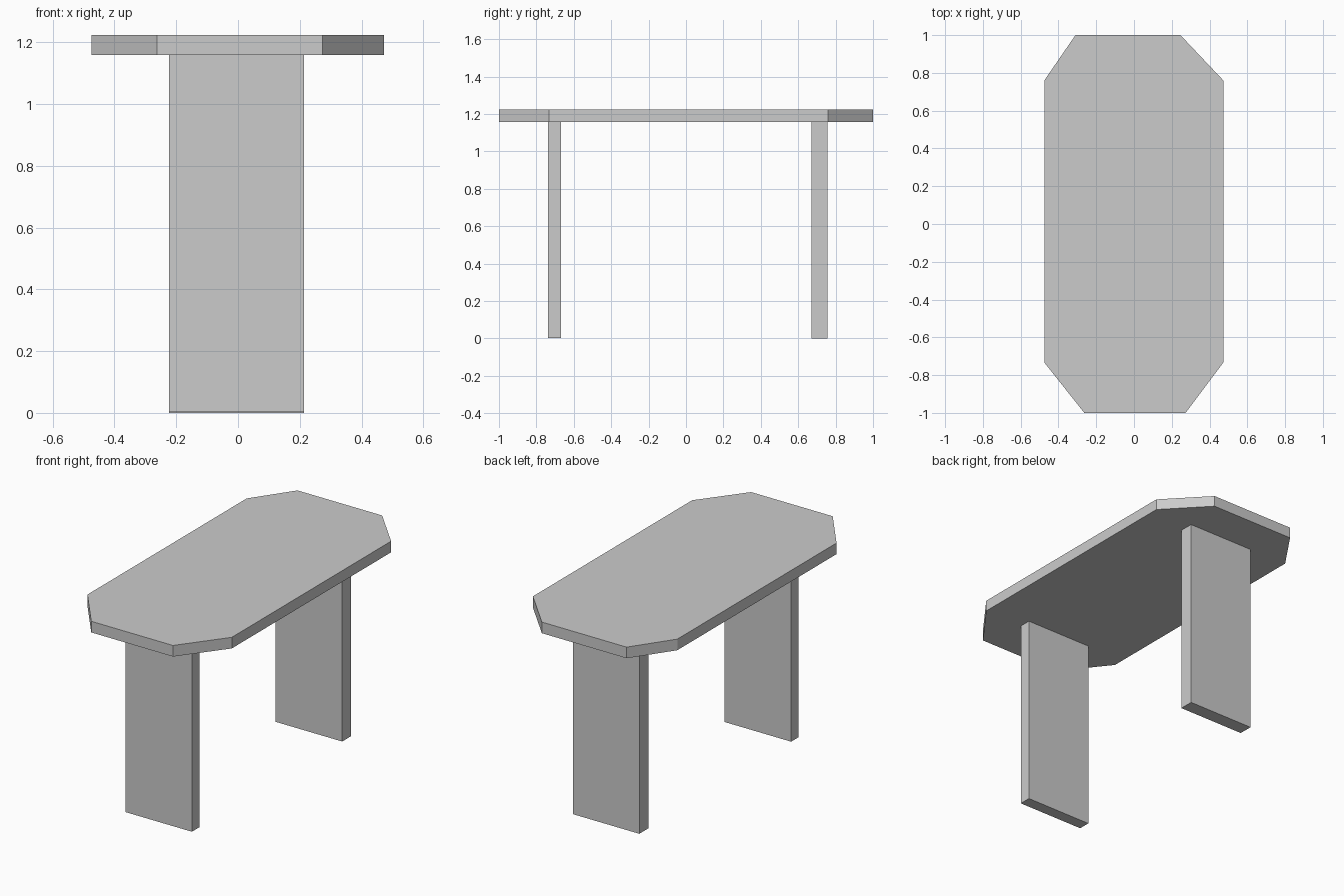
import bpy, bmesh

if "Cube" in bpy.data.objects:
    bpy.data.objects.remove(bpy.data.objects["Cube"])

def prism(name, outline, z0, z1):
    """Extrude a counter-clockwise outline from z0 up to z1."""
    bm = bmesh.new()
    base = bm.faces.new([bm.verts.new((x, y, z0)) for x, y in outline])
    top = bmesh.ops.extrude_face_region(bm, geom=[base], use_keep_orig=True)
    verts = [g for g in top["geom"] if isinstance(g, bmesh.types.BMVert)]
    bmesh.ops.translate(bm, verts=verts, vec=(0, 0, z1 - z0))
    bmesh.ops.recalc_face_normals(bm, faces=bm.faces)
    mesh = bpy.data.meshes.new(name)
    bm.to_mesh(mesh)
    bm.free()
    obj = bpy.data.objects.new(name, mesh)
    bpy.context.collection.objects.link(obj)
    return obj

LEG_TOP, TABLE_TOP = 1.158, 1.224

# Eight-sided top with slightly uneven cut corners
prism("table_top", [(-0.263, -1), (0.273, -1), (0.473, -0.733), (0.473, 0.76),
                    (0.246, 1), (-0.31, 1), (-0.475, 0.76), (-0.475, -0.733)],
      LEG_TOP, TABLE_TOP)

# Two slab legs, the back one slightly thicker
for name, y0, y1, z0 in (("front_leg", -0.738, -0.667, 0.003),
                         ("back_leg", 0.671, 0.756, 0.0)):
    prism(name, [(-0.223, y0), (0.214, y0), (0.214, y1), (-0.223, y1)], z0, LEG_TOP)
